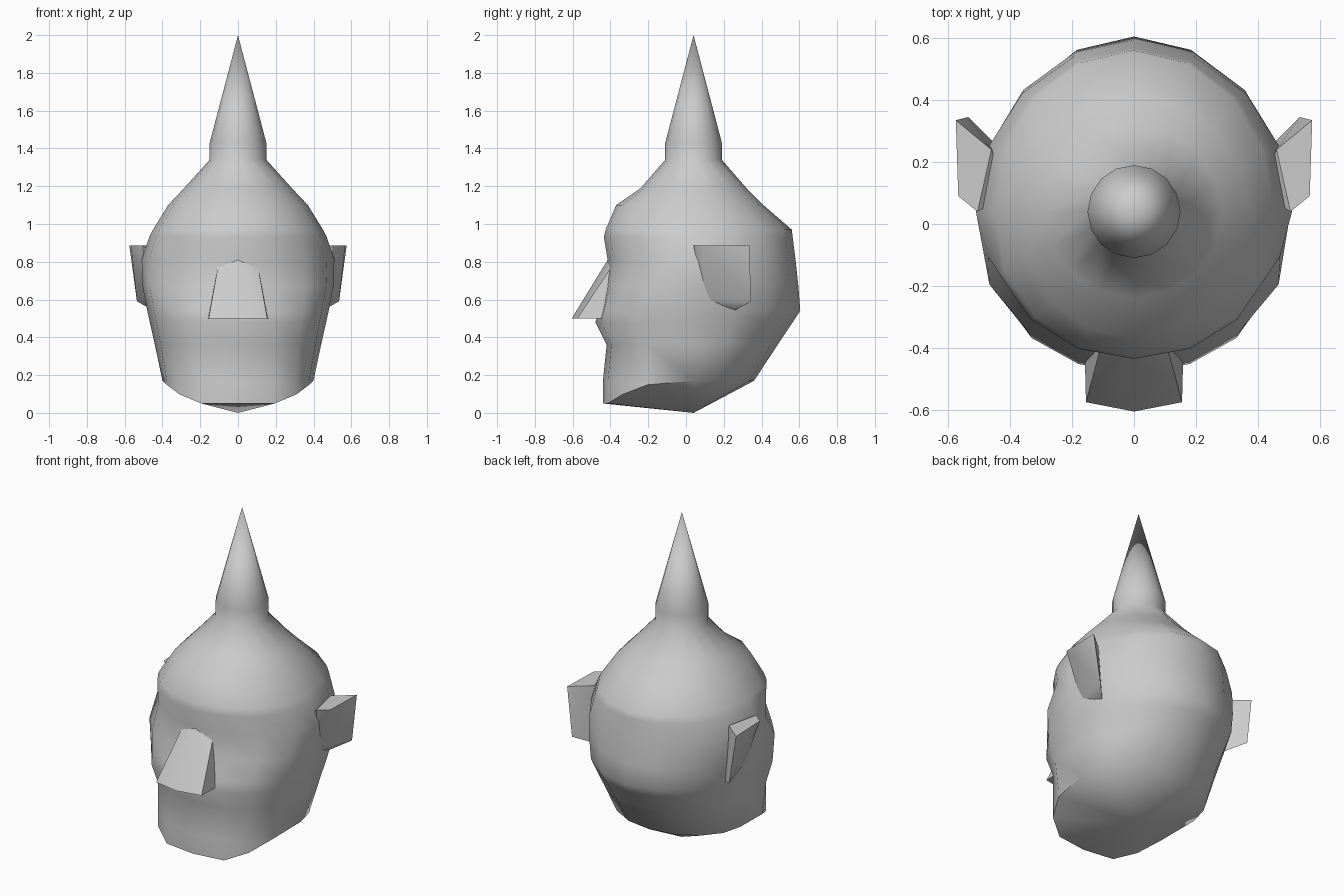
import bpy, bmesh
from math import sin, cos, pi, radians

if "Cube" in bpy.data.objects:
    bpy.data.objects.remove(bpy.data.objects["Cube"])

CY = 0.04   # y of the head's vertical axis
N = 16      # sides of every ring


def finish(name, bm, angle):
    bmesh.ops.remove_doubles(bm, verts=bm.verts, dist=0.0005)
    bmesh.ops.recalc_face_normals(bm, faces=bm.faces)
    mesh = bpy.data.meshes.new(name)
    bm.to_mesh(mesh)
    bm.free()
    ob = bpy.data.objects.new(name, mesh)
    bpy.context.collection.objects.link(ob)
    bpy.ops.object.select_all(action='DESELECT')
    ob.select_set(True)
    bpy.context.view_layer.objects.active = ob
    bpy.ops.object.shade_smooth_by_angle(angle=radians(angle))
    return ob


def ring(bm, z, rx, front, back, px=1.0, py=1.0, drop=0.0):
    """Egg-shaped ring; px, py square off its front half, drop lowers the front."""
    verts = []
    for i in range(N):
        a = 2 * pi * i / N
        s, c = sin(a), cos(a)          # c > 0 is the front
        if c > 1e-6:
            x = rx * (abs(s) ** px) * (1 if s >= 0 else -1)
            y = CY - (CY - front) * c ** py
        else:
            x, y = rx * s, CY - (back - CY) * c
        zz = z - drop * min(1.0, max(0.0, c * 1.1)) ** 2
        verts.append(bm.verts.new((x, y, zz)))
    return verts


def hull(name, points, angle, mirror=False):
    bm = bmesh.new()
    for p in points:
        bm.verts.new(p)
        if mirror:
            bm.verts.new((-p[0], p[1], p[2]))
    bmesh.ops.convex_hull(bm, input=bm.verts[:])
    return finish(name, bm, angle)


# Head with pointed crown: z, half width, front y, back y, front squareness, drop
sections = [
    (1.43, .15, -.11, .19),
    (1.34, .15, -.11, .19),
    (1.19, .285, -.24, .32),
    (1.10, .37, -.37, .41),
    (0.97, .45, -.425, .56, 1, .9),
    (0.93, .47, -.435, .565, 1, .9),
    (0.81, .51, -.415, .58, 1, 1.2),     # eye sockets
    (0.67, .505, -.43, .595, 1, .72),    # cheeks
    (0.54, .48, -.46, .605, 1, .7),
    (0.48, .467, -.48, .565, 1, .7),     # upper lip
    (0.36, .44, -.42, .485, .9, .7),
    (0.17, .40, -.44, .36, .75, .7),
    (0.17, .40, -.44, .36, .75, .7, .12),  # jaw edge
]
bm = bmesh.new()
rings = [ring(bm, *s) for s in sections]
for a, b in zip(rings, rings[1:]):
    for i in range(N):
        j = (i + 1) % N
        bm.faces.new((a[i], a[j], b[j], b[i]))
for loop, z in ((rings[0], 2.0), (rings[-1], 0.0)):
    pole = bm.verts.new((0, CY, z))
    for i in range(N):
        bm.faces.new((loop[i], loop[(i + 1) % N], pole))
finish("head", bm, 60)

# Nose wedge
hull("nose", [(.10, -.37, .81), (0, -.415, .81), (.155, -.575, .50),
              (0, -.605, .50), (.16, -.38, .50)], 40, mirror=True)

# Ears, flat on top and flared towards the back
for side, name in ((1, "ear_right"), (-1, "ear_left")):
    pts = [(.505, .04, .885), (.567, .09, .885), (.575, .335, .885),
           (.46, .24, .885), (.40, .10, .80),
           (.535, .345, .59), (.45, .26, .545), (.47, .10, .60)]
    hull(name, [(side * x, y, z) for x, y, z in pts], 40)
